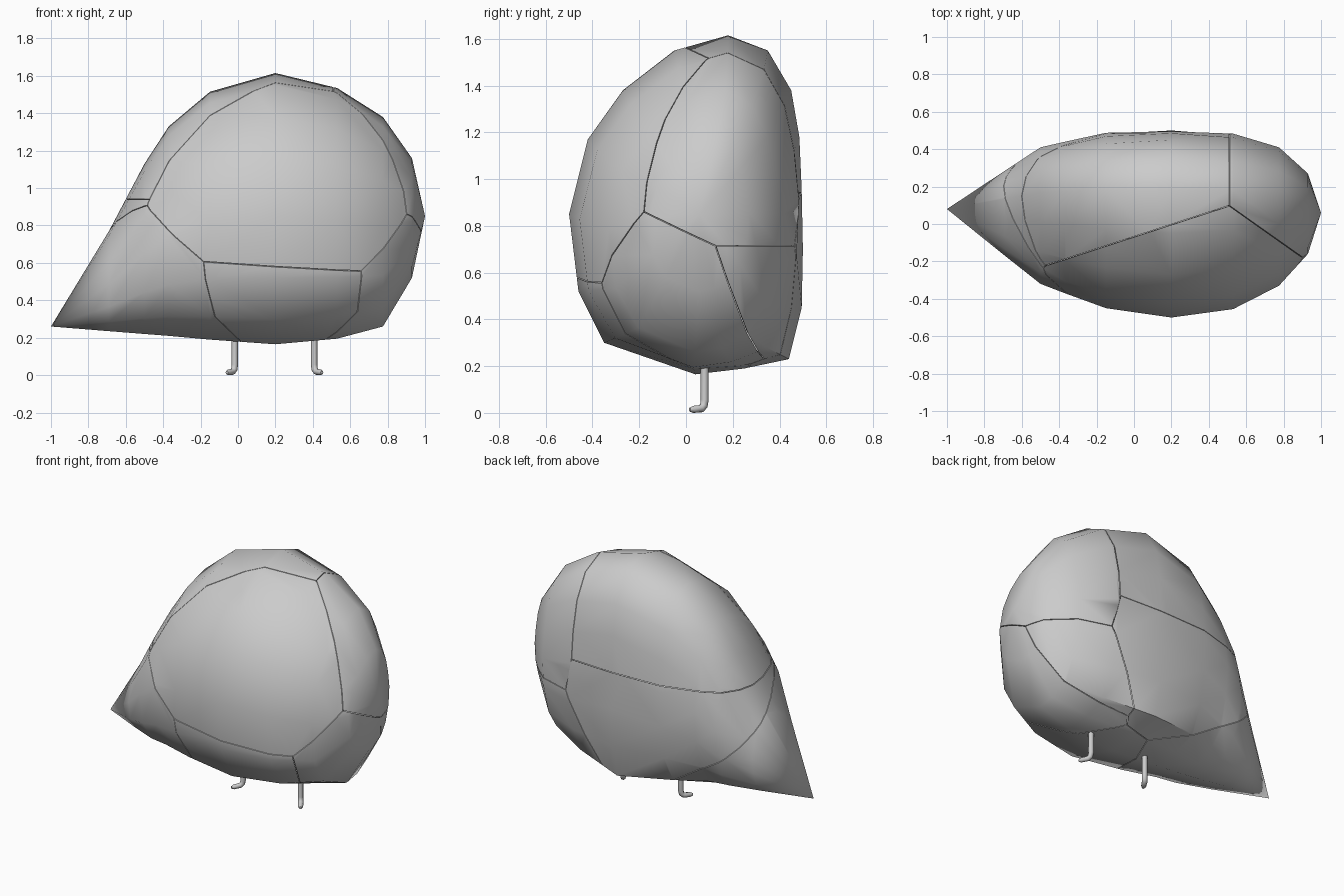
import bpy, bmesh
from mathutils import Vector

if "Cube" in bpy.data.objects:
    bpy.data.objects.remove(bpy.data.objects["Cube"])

# Cross-sections (y, z): the full one at mid body, the rounder one towards both ends
FULL = [(.18, 1.615), (.35, 1.55), (.45, 1.38), (.485, 1.18), (.495, .95), (.5, .7),
        (.495, .45), (.44, .23), (.25, .19), (.04, .165), (-.35, .30), (-.46, .52),
        (-.5, .85), (-.42, 1.17), (-.27, 1.38), (-.05, 1.55)]
ROUND = [(.17, 1.615), (.33, 1.53), (.42, 1.36), (.47, 1.15), (.5, .93), (.48, .67),
         (.41, .43), (.30, .27), (.15, .19), (.0, .165), (-.33, .30), (-.46, .52),
         (-.5, .85), (-.42, 1.17), (-.27, 1.38), (-.05, 1.55)]
# Stations along the body: x, bottom, top, front, back, roundness
STATIONS = [(-.69, .235, .77, -.17, .285, 1), (-.5, .22, 1.13, -.32, .41, 1),
            (-.37, .21, 1.33, -.37, .44, .9), (-.15, .19, 1.515, -.45, .49, .5),
            (.2, .165, 1.615, -.5, .5, 0), (.53, .195, 1.535, -.455, .485, .6),
            (.775, .26, 1.38, -.33, .41, 1), (.93, .52, 1.16, -.16, .27, 1)]
BEAK_TIP, TAIL_TIP = (-1, .08, .26), (1, .06, .85)

# Each panel is the part of the shell nearest to its centre
PANELS = {"front_panel": (.34, -.45, 1.05), "top_back_panel": (.05, .44, 1.05),
          "right_back_panel": (.97, .44, 1.05), "lower_back_panel": (.05, .44, .83),
          "lower_right_panel": (.94, .07, .26), "lower_right_back_panel": (.97, .44, .38),
          "belly_panel": (.28, -.4, .1), "beak_panel": (-.46, -.12, .05)}
CENTRE = Vector((.1, .05, .7))
GAP, DEPTH = .002, .02


def make_body():
    """Loft the scaled section between the beak tip and the rounded end."""
    bm = bmesh.new()
    rings = []
    for x, zb, zt, yf, yb, r in STATIONS:
        ring = []
        for a, b in zip(FULL, ROUND):
            y, z = Vector(a).lerp(Vector(b), r)
            ring.append(bm.verts.new((x, yf + (y + .5) * (yb - yf),
                                      zb + (z - .165) / 1.45 * (zt - zb))))
        rings.append(ring)
    n = len(FULL)
    for a, b in zip(rings, rings[1:]):
        for i in range(n):
            bm.faces.new((a[i], a[(i + 1) % n], b[(i + 1) % n], b[i]))
    for tip, ring in ((BEAK_TIP, rings[0]), (TAIL_TIP, rings[-1])):
        t = bm.verts.new(tip)
        for i in range(n):
            bm.faces.new((t, ring[i], ring[(i + 1) % n]))
    bmesh.ops.recalc_face_normals(bm, faces=bm.faces)
    return bm


def smooth(obj, angle):
    bpy.ops.object.select_all(action='DESELECT')
    obj.select_set(True)
    bpy.context.view_layer.objects.active = obj
    bpy.ops.object.shade_smooth_by_angle(angle=angle)


def make_panel(name, body):
    """Trim a copy of the body to one panel and turn its rim inward."""
    bm = body.copy()
    own = Vector(PANELS[name])
    for other, seed in PANELS.items():
        if other == name:
            continue
        normal = (Vector(seed) - own).normalized()
        bmesh.ops.bisect_plane(bm, geom=bm.verts[:] + bm.edges[:] + bm.faces[:],
                               plane_co=(own + Vector(seed)) / 2 - normal * GAP,
                               plane_no=normal, clear_outer=True)
    rim = [e for e in bm.edges if e.is_boundary]
    new = bmesh.ops.extrude_edge_only(bm, edges=rim)["geom"]
    for v in new:
        if isinstance(v, bmesh.types.BMVert):
            v.co += (CENTRE - v.co).normalized() * DEPTH
    mesh = bpy.data.meshes.new(name)
    bm.to_mesh(mesh)
    bm.free()
    obj = bpy.data.objects.new(name, mesh)
    bpy.context.collection.objects.link(obj)
    smooth(obj, .8)


def make_leg(name, x, side):
    """A thin round leg bent into a foot that points forward and outward."""
    curve = bpy.data.curves.new(name, 'CURVE')
    curve.dimensions = '3D'
    curve.bevel_depth = .017
    curve.bevel_resolution = 2
    curve.use_fill_caps = True
    path = [(0, .08, .26, 1), (0, .08, .055, 1), (.003, .076, .03, 1),
            (.012, .065, .018, 1), (.034, .03, .015, .9), (.042, .016, .014, .5)]
    spline = curve.splines.new('POLY')
    spline.points.add(len(path) - 1)
    for p, (dx, y, z, r) in zip(spline.points, path):
        p.co = (x + side * dx, y, z, 1)
        p.radius = r
    obj = bpy.data.objects.new(name, curve)
    bpy.context.collection.objects.link(obj)


# Shell panels
body = make_body()
for panel in PANELS:
    make_panel(panel, body)
body.free()

# Legs
make_leg("left_leg", -.017, -1)
make_leg("right_leg", .407, 1)
